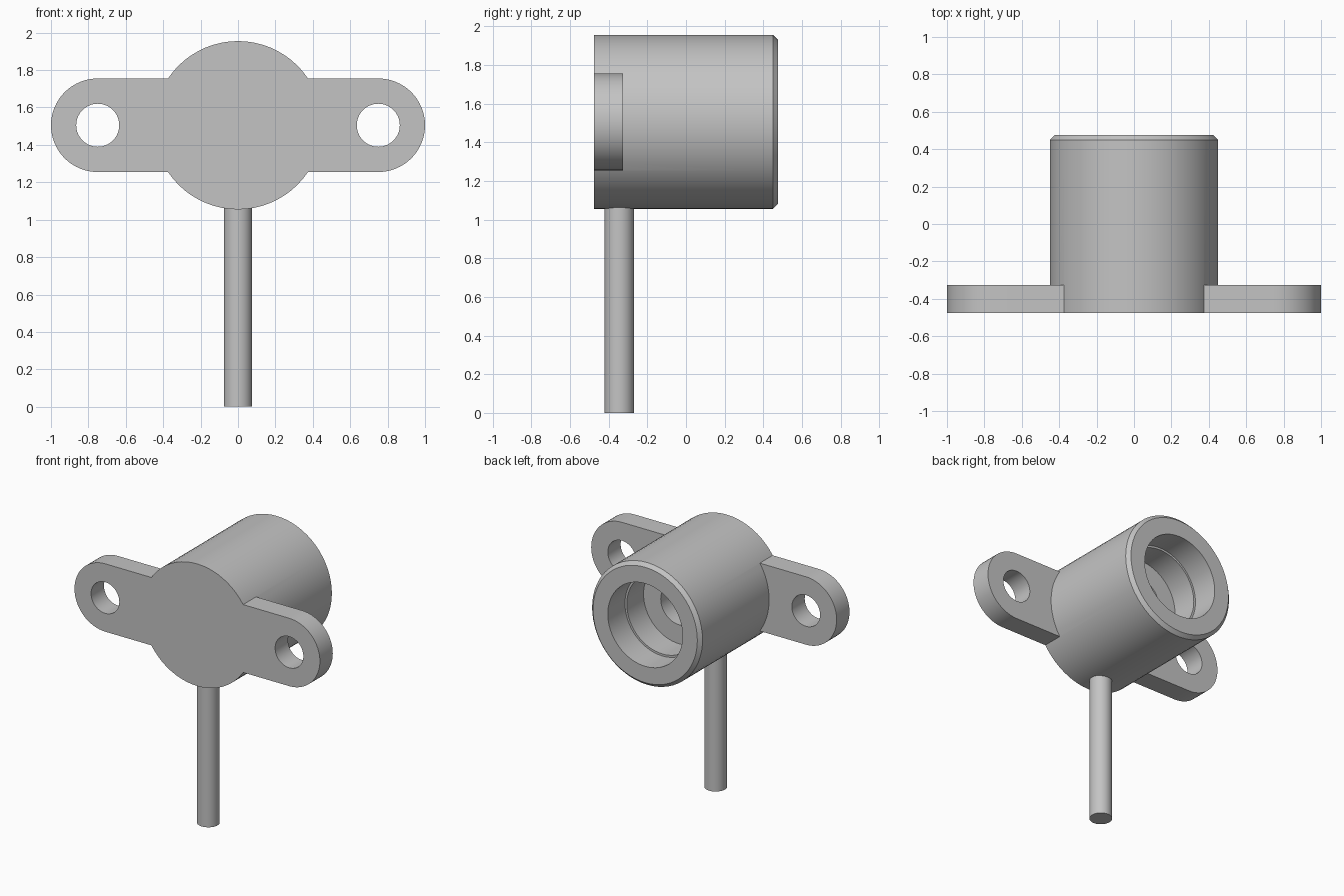
import bpy, bmesh, math
from mathutils import Matrix, Vector

if "Cube" in bpy.data.objects:
    bpy.data.objects.remove(bpy.data.objects["Cube"], do_unlink=True)

AXIS_Z = 1.505          # height of the barrel axis
FRONT, BACK = -0.475, 0.475
SEGS = 64

grey = bpy.data.materials.new("plain grey")
grey.use_nodes = True
colour = (0.55, 0.55, 0.55, 1)
grey.diffuse_color = colour
grey.node_tree.nodes["Principled BSDF"].inputs["Base Color"].default_value = colour


def to_object(name, bm):
    bmesh.ops.recalc_face_normals(bm, faces=bm.faces)
    mesh = bpy.data.meshes.new(name)
    bm.to_mesh(mesh)
    bm.free()
    mesh.materials.append(grey)
    obj = bpy.data.objects.new(name, mesh)
    bpy.context.collection.objects.link(obj)
    return obj


def cylinder(name, radius, depth, matrix):
    bm = bmesh.new()
    bmesh.ops.create_cone(bm, cap_ends=True, segments=SEGS, radius1=radius,
                          radius2=radius, depth=depth, matrix=matrix)
    return to_object(name, bm)


def lathe(name, profile):
    """Spin (radius, y) points around the barrel axis."""
    bm = bmesh.new()
    verts = [bm.verts.new((r, y, AXIS_Z)) for r, y in profile]
    edges = [bm.edges.new(pair) for pair in zip(verts, verts[1:])]
    bmesh.ops.spin(bm, geom=verts + edges, cent=(0, 0, AXIS_Z), axis=(0, 1, 0),
                   angle=math.tau, steps=SEGS)
    bmesh.ops.remove_doubles(bm, verts=bm.verts, dist=1e-4)
    return to_object(name, bm)


def rounded_bar(name, half_span, radius, y0, y1):
    """Flat bar with semicircular ends, extruded along y."""
    bm = bmesh.new()
    half = SEGS // 2
    ring = []
    for side in (1, -1):
        for i in range(half + 1):
            a = math.pi * i / half - math.pi / 2
            ring.append(bm.verts.new((side * (half_span + radius * math.cos(a)), y0,
                                      AXIS_Z + side * radius * math.sin(a))))
    face = bm.faces.new(ring)
    ext = bmesh.ops.extrude_face_region(bm, geom=[face])
    moved = [g for g in ext["geom"] if isinstance(g, bmesh.types.BMVert)]
    bmesh.ops.translate(bm, verts=moved, vec=Vector((0, y1 - y0, 0)))
    return to_object(name, bm)


def combine(target, tool, operation):
    mod = target.modifiers.new("combine", "BOOLEAN")
    mod.operation, mod.solver, mod.object = operation, "EXACT", tool
    bpy.context.view_layer.objects.active = target
    bpy.ops.object.modifier_apply(modifier=mod.name)
    bpy.data.objects.remove(tool, do_unlink=True)


# Barrel with chamfered rear rim and stepped bore
barrel = lathe("flanged_barrel", [
    (0, FRONT), (0.45, FRONT), (0.45, BACK - 0.025), (0.425, BACK),
    (0.305, BACK), (0.305, 0.275), (0.29, 0.275), (0.29, 0.08),
    (0.15, 0.08), (0.15, -0.25), (0, -0.25)])

# Mounting ears: a bar with two screw holes, with the middle left to the barrel
ears = rounded_bar("mounting_ears", 0.75, 0.25, FRONT, -0.325)
turn = Matrix.Rotation(math.pi / 2, 4, "X")
for x in (-0.75, 0.75):
    hole = cylinder("screw_hole", 0.115, 1, Matrix.Translation((x, -0.4, AXIS_Z)) @ turn)
    combine(ears, hole, "DIFFERENCE")
combine(barrel, ears, "UNION")

# Pin below the barrel
pin = cylinder("pin", 0.076, 1.1, Matrix.Translation((0, -0.345, 0.55)))

for obj in (barrel, pin):
    bpy.ops.object.select_all(action="DESELECT")
    obj.select_set(True)
    bpy.context.view_layer.objects.active = obj
    bpy.ops.object.shade_smooth_by_angle(angle=math.radians(30))
